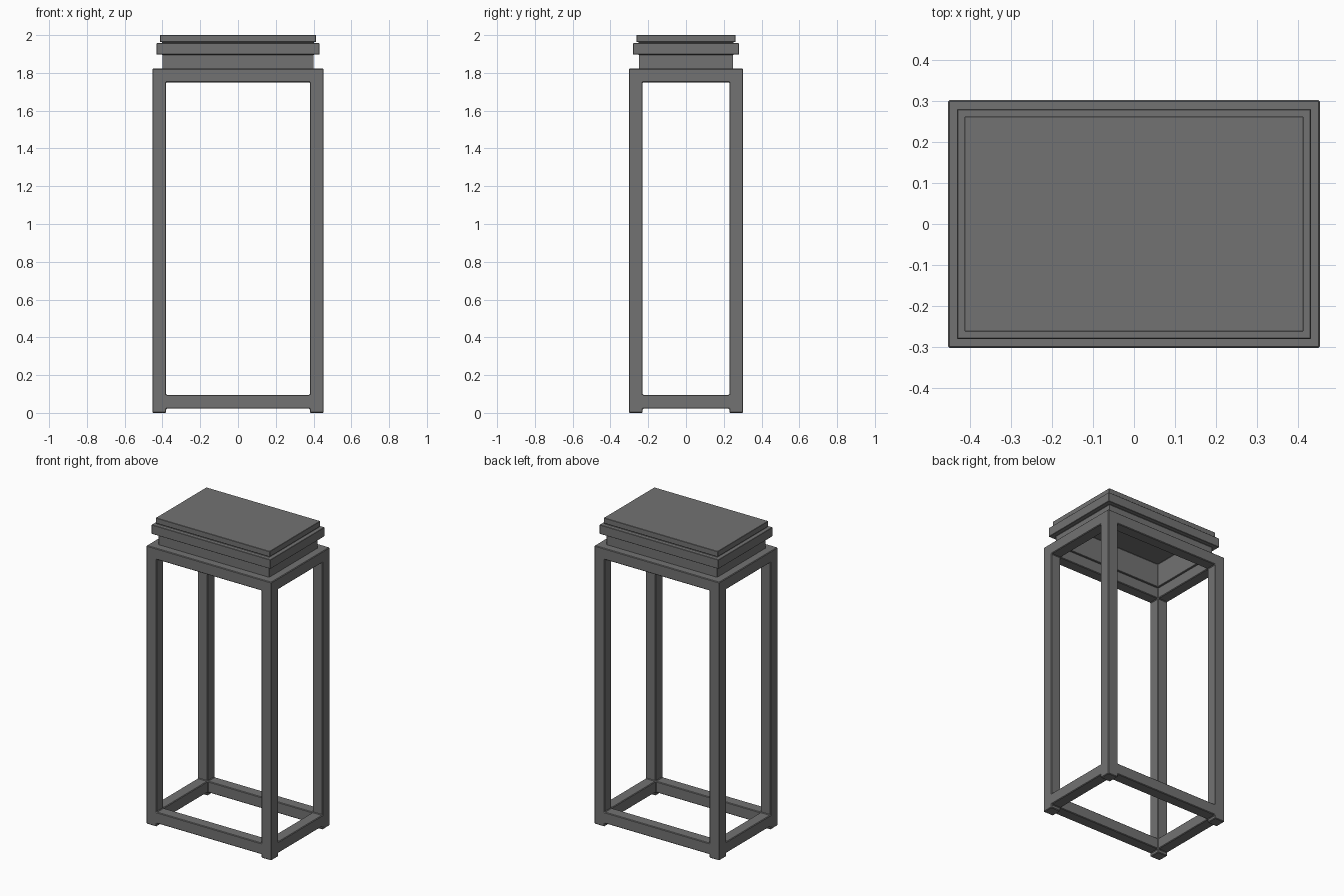
import bpy, bmesh, math
from mathutils import Vector

cube = bpy.data.objects.get("Cube")
if cube:
    bpy.data.objects.remove(cube, do_unlink=True)

HX, HY, BAR = 0.453, 0.302, 0.073

metal = bpy.data.materials.new("dark grey metal")
metal.use_nodes = True
grey = (0.17, 0.17, 0.17, 1)
metal.diffuse_color = grey
metal.node_tree.nodes["Principled BSDF"].inputs["Base Color"].default_value = grey


def finish(bm, name, bevel):
    """Clean the mesh, soften its edges and link it as an object."""
    bmesh.ops.recalc_face_normals(bm, faces=bm.faces)
    mesh = bpy.data.meshes.new(name)
    bm.to_mesh(mesh)
    bm.free()
    mesh.materials.append(metal)
    obj = bpy.data.objects.new(name, mesh)
    bpy.context.collection.objects.link(obj)
    mod = obj.modifiers.new("soft edges", 'BEVEL')
    mod.width = bevel
    mod.segments = 1
    mod.limit_method = 'ANGLE'
    return obj


def open_frame():
    """Four legs and two rings of rails, as one continuous skin."""
    xs = [-HX, BAR - HX, HX - BAR, HX]
    ys = [-HY, BAR - HY, HY - BAR, HY]
    zs = [0, 0.022, 0.095, 1.75, 1.823]

    def solid(i, j, k):
        if not (0 <= i < 3 and 0 <= j < 3 and 0 <= k < 4):
            return False
        ends = (i != 1) + (j != 1)
        return ends == 2 or (ends == 1 and k in (1, 3))

    bm = bmesh.new()
    for i in range(3):
        for j in range(3):
            for k in range(4):
                if not solid(i, j, k):
                    continue
                # Only cell sides that face empty space become faces
                for axis in range(3):
                    for side in (0, 1):
                        near = [i, j, k]
                        near[axis] += 2 * side - 1
                        if solid(*near):
                            continue
                        corners = []
                        for a, b in ((0, 0), (1, 0), (1, 1), (0, 1)):
                            c = [i, j, k]
                            c[axis] += side
                            c[(axis + 1) % 3] += a
                            c[(axis + 2) % 3] += b
                            corners.append(bm.verts.new((xs[c[0]], ys[c[1]], zs[c[2]])))
                        bm.faces.new(corners)
    bmesh.ops.remove_doubles(bm, verts=bm.verts, dist=0.0001)
    bmesh.ops.recalc_face_normals(bm, faces=bm.faces)
    bmesh.ops.dissolve_limit(bm, angle_limit=math.radians(1),
                             verts=bm.verts, edges=bm.edges)
    return finish(bm, "open_frame", 0.004)


def rectangular_sweep(name, profile, bevel):
    """Carry an (inset, height) profile around the rectangle and close its ends."""
    bm = bmesh.new()
    loops = []
    for inset, z in profile:
        x, y = HX - inset, HY - inset
        loops.append([bm.verts.new((sx * x, sy * y, z))
                      for sx, sy in ((-1, -1), (1, -1), (1, 1), (-1, 1))])
    for low, high in zip(loops, loops[1:]):
        for n in range(4):
            m = (n + 1) % 4
            bm.faces.new((low[n], low[m], high[m], high[n]))
    bm.faces.new(loops[0])
    bm.faces.new(loops[-1])
    return finish(bm, name, bevel)


open_frame()

# Hollow stepped lid: inner ceiling, inner wall, neck, collar, groove, top slab
rectangular_sweep("stepped_lid", [
    (0.085, 1.975), (0.085, 1.82),
    (0.052, 1.82), (0.052, 1.897),
    (0.022, 1.897), (0.022, 1.957),
    (0.05, 1.957), (0.05, 1.964),
    (0.04, 1.964), (0.04, 2.0),
], 0.002)
